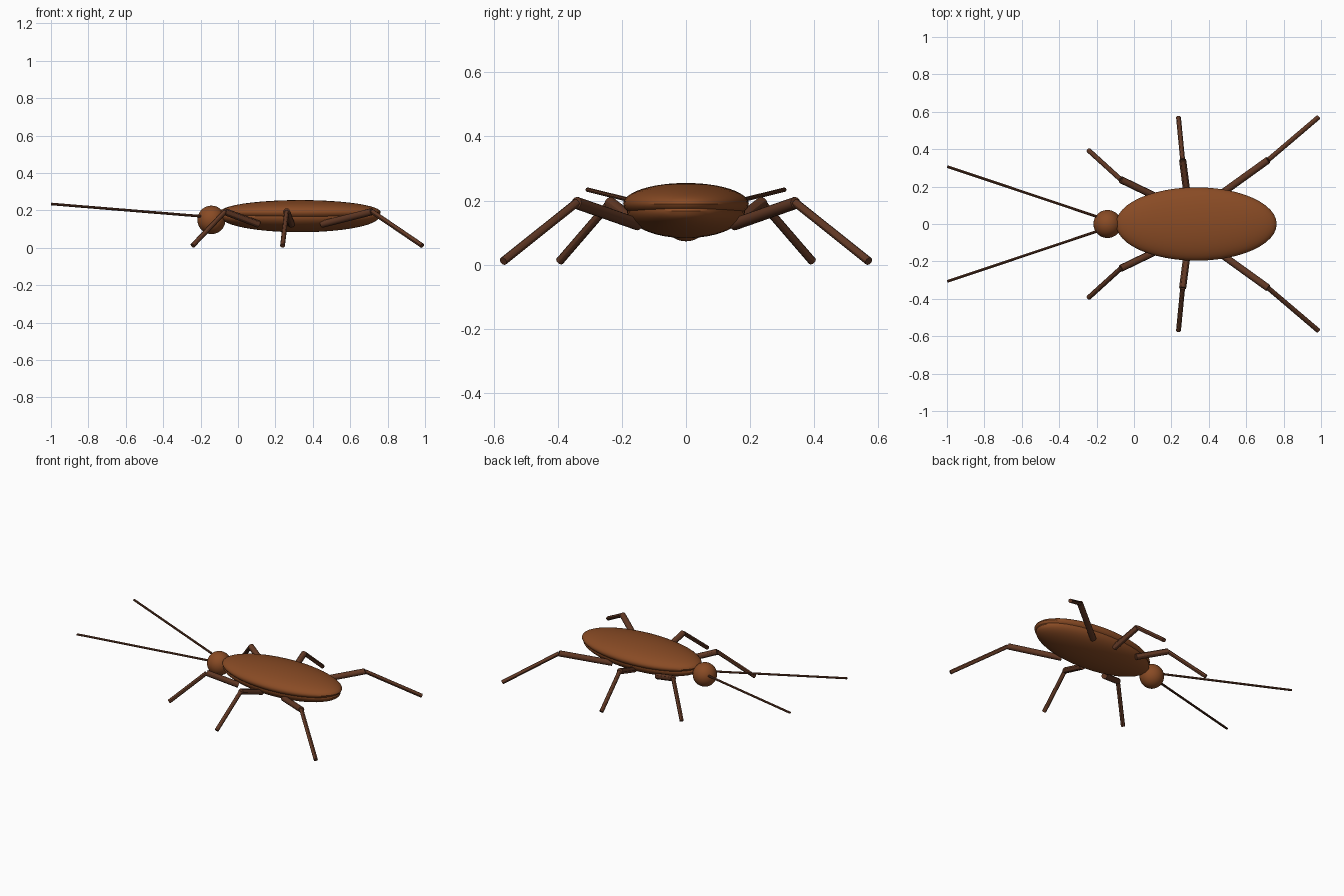
import bpy
from mathutils import Vector

if "Cube" in bpy.data.objects:
    bpy.data.objects.remove(bpy.data.objects["Cube"])


def material(name, color):
    m = bpy.data.materials.new(name)
    m.diffuse_color = color
    m.use_nodes = True
    m.node_tree.nodes["Principled BSDF"].inputs["Base Color"].default_value = m.diffuse_color
    return m


shell_mat = material("shell_brown", (0.25, 0.07, 0.018, 1))
limb_mat = material("limb_brown", (0.12, 0.04, 0.018, 1))


def finish(name, mat):
    ob = bpy.context.object
    ob.name = name
    ob.data.materials.append(mat)
    bpy.ops.object.shade_smooth_by_angle()
    return ob


def ellipsoid(name, center, radii, mat):
    bpy.ops.mesh.primitive_uv_sphere_add(segments=48, ring_count=24, radius=1, location=center)
    bpy.context.object.scale = radii
    bpy.ops.object.transform_apply(location=False, rotation=False, scale=True)
    return finish(name, mat)


def rod(name, start, end, r1, r2, mat, sides=12):
    a, b = Vector(start), Vector(end)
    d = b - a
    bpy.ops.mesh.primitive_cone_add(vertices=sides, radius1=r1, radius2=r2,
                                    depth=d.length, location=(a + b) / 2)
    bpy.context.object.rotation_euler = d.to_track_quat('Z', 'Y').to_euler()
    return finish(name, mat)


# Body, wing cover and head
ellipsoid("abdomen", (0.33, 0, 0.167), (0.425, 0.184, 0.084), shell_mat)
ellipsoid("wing_cover", (0.333, 0, 0.19), (0.43, 0.196, 0.065), shell_mat)
ellipsoid("head", (-0.142, 0, 0.149), (0.075, 0.075, 0.076), shell_mat)

# Legs: hip, knee, foot on the +y side
legs = {
    "front": ((0.11, 0.15, 0.126), (-0.07, 0.237, 0.193), (-0.243, 0.394, 0.011)),
    "middle": ((0.285, 0.15, 0.126), (0.26, 0.342, 0.193), (0.238, 0.57, 0.011)),
    "hind": ((0.45, 0.15, 0.126), (0.717, 0.342, 0.193), (0.985, 0.57, 0.011)),
}
for side, s in (("right", 1), ("left", -1)):
    def flip(p):
        return (p[0], p[1] * s, p[2])
    for name, (hip, knee, foot) in legs.items():
        rod(f"{name}_upper_leg_{side}", flip(hip), flip(knee), 0.019, 0.019, limb_mat)
        rod(f"{name}_lower_leg_{side}", flip(knee), flip(foot), 0.013, 0.013, limb_mat)
    # Antenna
    rod(f"antenna_{side}", flip((-0.17, 0.03, 0.166)), flip((-0.998, 0.307, 0.234)),
        0.007, 0.007, limb_mat, 8)
